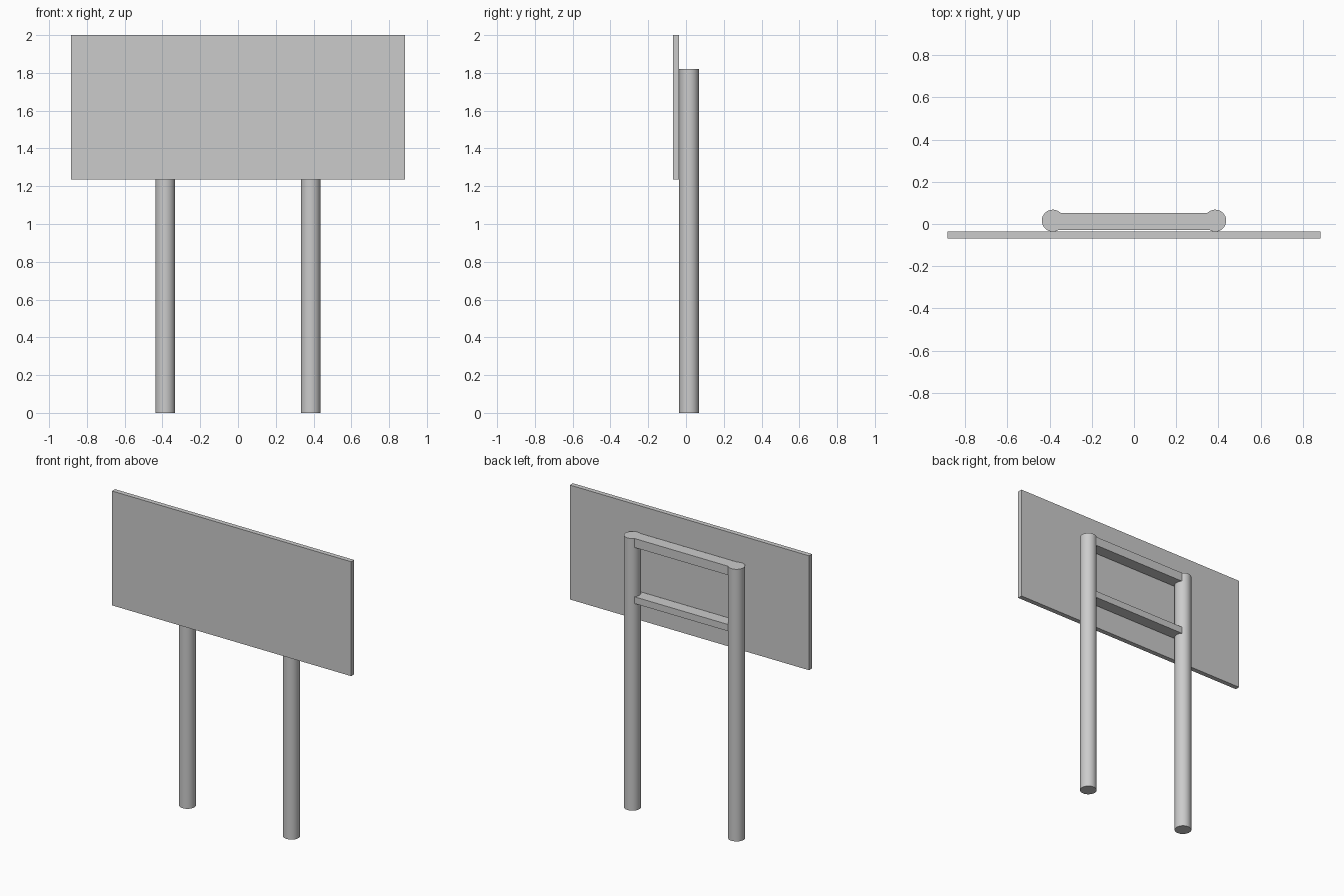
import bpy

# Remove the default cube
cube = bpy.data.objects.get("Cube")
if cube:
    bpy.data.objects.remove(cube, do_unlink=True)

# Single flat colour
grey = bpy.data.materials.new("light grey")
grey.use_nodes = True
colour = (0.6, 0.6, 0.6, 1)
grey.diffuse_color = colour
grey.node_tree.nodes["Principled BSDF"].inputs["Base Color"].default_value = colour


def finish(name):
    obj = bpy.context.object
    obj.name = name
    obj.data.materials.append(grey)
    bpy.ops.object.transform_apply(location=False, rotation=False, scale=True)
    return obj


def box(name, low, high):
    centre = [(a + b) / 2 for a, b in zip(low, high)]
    bpy.ops.mesh.primitive_cube_add(size=1, location=centre)
    bpy.context.object.scale = [b - a for a, b in zip(low, high)]
    return finish(name)


POST_X, POST_Y, POST_R, POST_H = 0.385, 0.016, 0.052, 1.82

# Sign board
box("sign_board", (-0.885, -0.068, 1.235), (0.885, -0.036, 2.0))

# Round posts
for side, sign in (("left", 1), ("right", -1)):
    bpy.ops.mesh.primitive_cylinder_add(
        vertices=32, radius=POST_R, depth=POST_H,
        location=(sign * POST_X, POST_Y, POST_H / 2))
    finish(side + "_post")
    bpy.ops.object.shade_smooth_by_angle()

# Cross rails between the posts, upper one flush with the post tops
for name, bottom, top in (("upper_rail", 1.76, POST_H), ("lower_rail", 1.385, 1.43)):
    box(name, (-POST_X, -0.029, bottom), (POST_X, 0.051, top))
